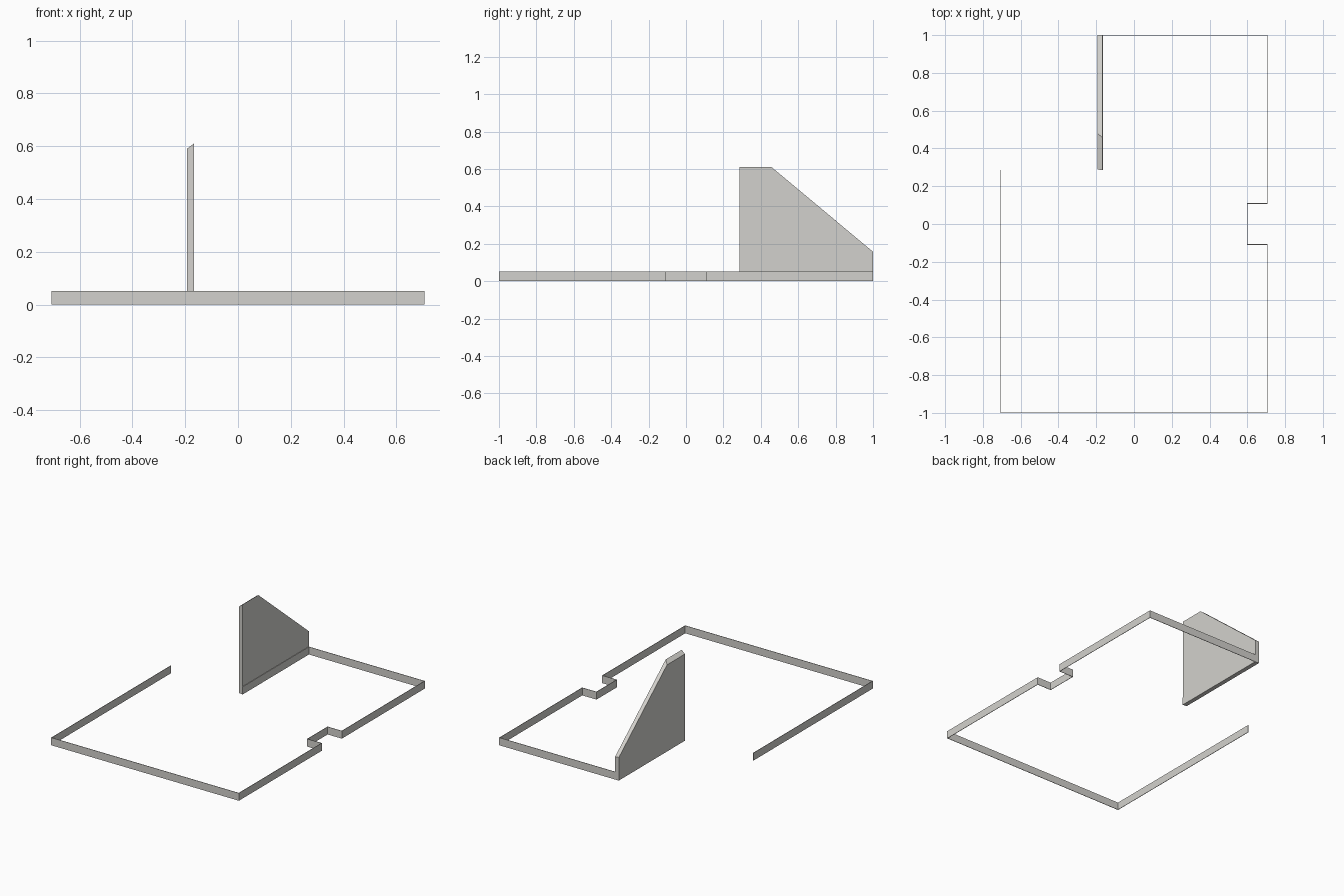
import bpy

cube = bpy.data.objects.get("Cube")
if cube:
    bpy.data.objects.remove(cube, do_unlink=True)

# Single warm grey paint
paint = bpy.data.materials.new("warm_grey")
paint.use_nodes = True
colour = (0.65, 0.64, 0.61, 1)
paint.diffuse_color = colour
paint.node_tree.nodes["Principled BSDF"].inputs["Base Color"].default_value = colour


def make_object(name, verts, faces):
    mesh = bpy.data.meshes.new(name)
    mesh.from_pydata(verts, [], faces)
    mesh.materials.append(paint)
    obj = bpy.data.objects.new(name, mesh)
    bpy.context.collection.objects.link(obj)
    return obj


# Skirting strip: open floor outline, raised and given a thin inward thickness
W, N, P, END = 0.707, 0.6, 0.107, 0.285
WALL_X, HEIGHT = -0.167, 0.052
path = [(-W, END), (-W, -1), (W, -1), (W, -P), (N, -P),
        (N, P), (W, P), (W, 1), (WALL_X, 1), (WALL_X, END)]
n = len(path)
verts = [(x, y, z) for z in (0, HEIGHT) for x, y in path]
faces = [(i, i + 1, n + i + 1, n + i) for i in range(n - 1)]
skirting = make_object("skirting_strip", verts, faces)
thick = skirting.modifiers.new("thickness", "SOLIDIFY")
thick.thickness = 0.003
thick.offset = -1
thick.use_even_offset = True

# Wall panel: sloped profile, with its top edge tilted towards the outer side
OUTER_X = -0.194
inner = [(END, 0), (1, 0), (1, 0.157), (0.457, 0.61), (END, 0.61)]
outer = [(END + 0.004, 0), (1, 0), (1, 0.157), (0.481, 0.59), (END + 0.004, 0.59)]
k = len(inner)
verts = [(WALL_X, y, z) for y, z in inner] + [(OUTER_X, y, z) for y, z in outer]
faces = [tuple(range(k)), tuple(reversed(range(k, 2 * k)))]
faces += [(i, k + i, k + (i + 1) % k, (i + 1) % k) for i in range(k)]
make_object("sloped_wall", verts, faces)
